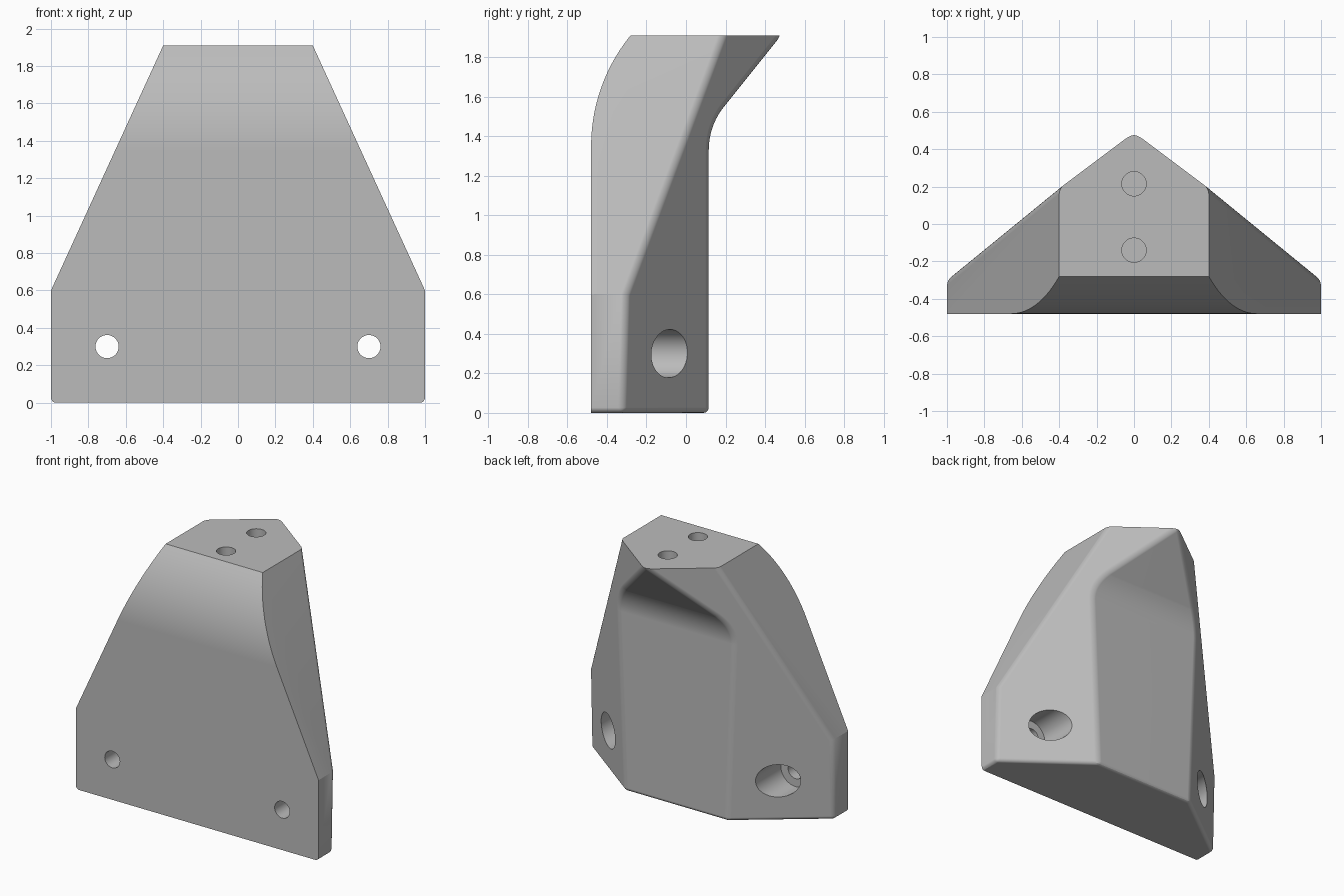
import bpy, bmesh, math
from mathutils import Vector

cube = bpy.data.objects.get("Cube")
if cube:
    bpy.data.objects.remove(cube, do_unlink=True)

TOP = 1.91       # height of the flat top
RAW_TOP = 2.2    # blank is taller, trimmed after rounding
LEAN = math.radians(38.7)

grey = bpy.data.materials.new("light_grey")
grey.use_nodes = True
color = (0.5, 0.5, 0.5, 1)
grey.diffuse_color = color
grey.node_tree.nodes["Principled BSDF"].inputs["Base Color"].default_value = color


def bent_line(y, z, radius, steps):
    """Vertical line that bends backwards along an arc, then runs straight."""
    pts = [(y, 0)]
    for i in range(steps + 1):
        a = LEAN * i / steps
        pts.append((y + radius * (1 - math.cos(a)), z + radius * math.sin(a)))
    y1, z1 = pts[-1]
    pts.append((y1 + (RAW_TOP - z1) * math.tan(LEAN), RAW_TOP))
    return pts


def trim(bm, point, normal):
    """Cut away everything beyond a plane and close the cut."""
    geom = bm.verts[:] + bm.edges[:] + bm.faces[:]
    cut = bmesh.ops.bisect_plane(bm, geom=geom, plane_co=point, plane_no=normal,
                                 clear_outer=True, dist=1e-5)["geom_cut"]
    edges = [e for e in cut if isinstance(e, bmesh.types.BMEdge)]
    bmesh.ops.holes_fill(bm, edges=edges, sides=0)
    bmesh.ops.recalc_face_normals(bm, faces=bm.faces[:])


# Blank: bent side profile extruded across the width
bm = bmesh.new()
profile = bent_line(-0.48, 1.35, 0.884, 14) + bent_line(0.115, 1.33, 0.35, 10)[::-1]
face = bm.faces.new([bm.verts.new((-1.2, y, z)) for y, z in profile])
side = bmesh.ops.extrude_face_region(bm, geom=[face])["geom"]
bmesh.ops.translate(bm, vec=(2.4, 0, 0),
                    verts=[v for v in side if isinstance(v, bmesh.types.BMVert)])
bmesh.ops.recalc_face_normals(bm, faces=bm.faces[:])

# Upright sides, slanted shoulders and slightly drafted rear flanks
for s in (-1, 1):
    trim(bm, (s, 0, 0), (s, 0, 0))
    trim(bm, (s, 0, 0.6), Vector((s * 1.31, 0, 0.6)).normalized())
    trim(bm, (0, 0.49, TOP), Vector((s * 0.75, 1, -0.0305)).normalized())

# Round the rear and bottom edges, leaving the front outline crisp
soft = [e for e in bm.edges
        if len(e.link_faces) == 2
        and e.calc_face_angle() > math.radians(30)
        and all(f.normal.y > -0.1 and f.normal.z < 0.9 for f in e.link_faces)]
bmesh.ops.bevel(bm, geom=soft, offset=0.027, offset_type='OFFSET', segments=4,
                profile=0.5, affect='EDGES', clamp_overlap=True)
trim(bm, (0, 0, TOP), (0, 0, 1))

mesh = bpy.data.meshes.new("bracket_body")
bm.to_mesh(mesh)
bm.free()
mesh.materials.append(grey)
body = bpy.data.objects.new("bracket_body", mesh)
bpy.context.collection.objects.link(body)
bpy.context.view_layer.objects.active = body


def drill(start, end, radius):
    """Subtract a round hole running between two points."""
    a, b = Vector(start), Vector(end)
    bpy.ops.mesh.primitive_cylinder_add(
        vertices=48, radius=radius, depth=(b - a).length, location=(a + b) / 2,
        rotation=(b - a).to_track_quat('Z', 'Y').to_euler())
    cutter = bpy.context.object
    cutter.name = "hole_cutter"
    cutter.hide_render = True
    cutter.data.materials.append(grey)
    bpy.context.view_layer.objects.active = body
    mod = body.modifiers.new("hole", 'BOOLEAN')
    mod.operation, mod.solver, mod.object = 'DIFFERENCE', 'EXACT', cutter
    bpy.ops.object.modifier_apply(modifier=mod.name)
    bpy.data.objects.remove(cutter, do_unlink=True)


# Lower mounting holes with wide rear recesses
for x in (-0.7, 0.7):
    drill((x, -0.29, 0.3), (x, 0.6, 0.3), 0.122)
    drill((x, -0.7, 0.3), (x, 0, 0.3), 0.062)

# Blind holes in the top
for y in (-0.14, 0.215):
    drill((0, y, TOP - 0.2), (0, y, TOP + 0.2), 0.065)

bpy.ops.object.select_all(action='DESELECT')
body.select_set(True)
bpy.context.view_layer.objects.active = body
bpy.ops.object.shade_smooth_by_angle(angle=math.radians(22))
flat = body.modifiers.new("clean_flats", 'WEIGHTED_NORMAL')
flat.keep_sharp = True
